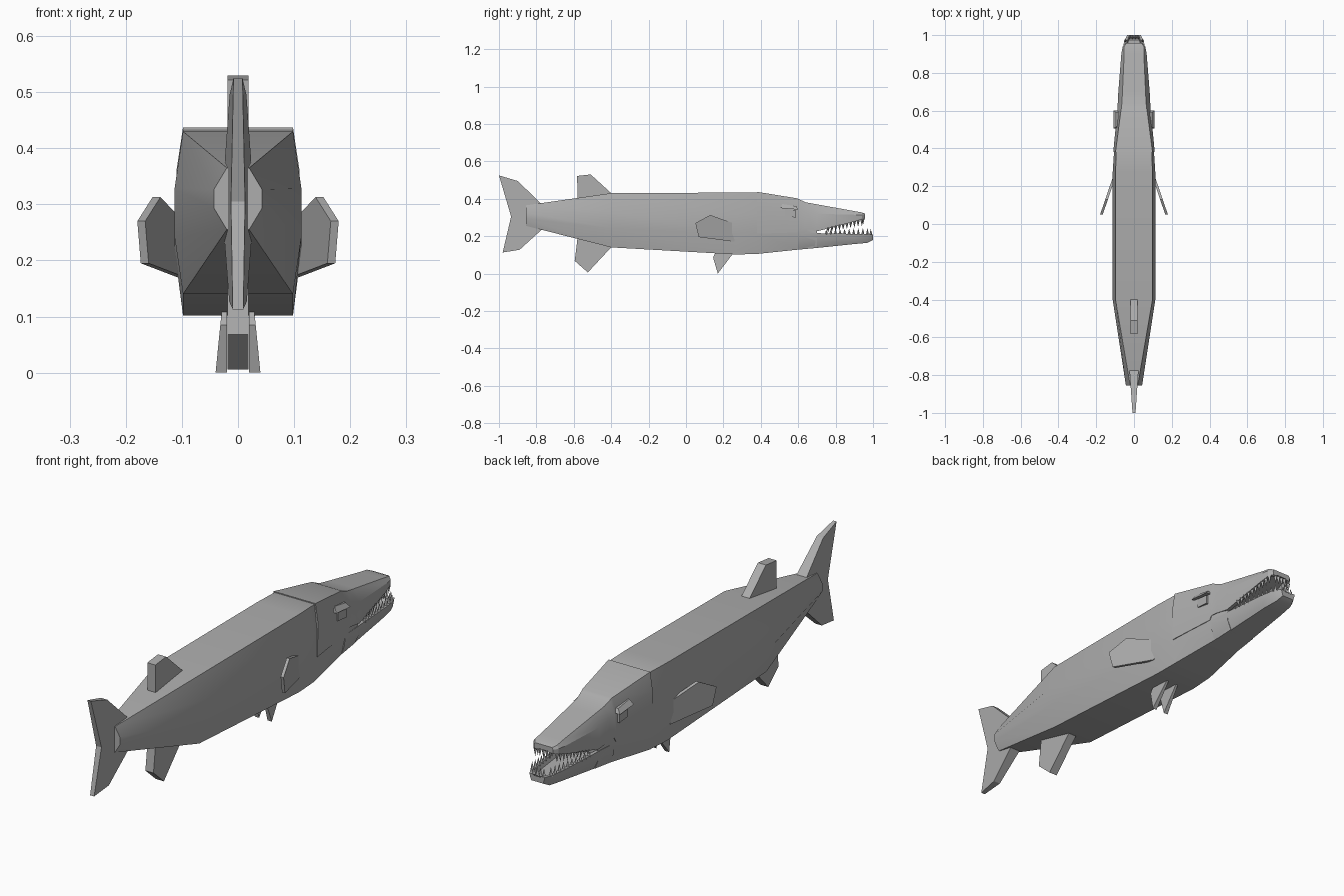
import bpy, bmesh, math
from mathutils import Matrix, Vector

cube = bpy.data.objects.get("Cube")
if cube:
    bpy.data.objects.remove(cube)

GREY = (0.42, 0.42, 0.42, 1)
mat = bpy.data.materials.new("fish grey")
mat.use_nodes = True
mat.diffuse_color = GREY
mat.node_tree.nodes["Principled BSDF"].inputs["Base Color"].default_value = GREY


def finish(bm, name, smooth=None):
    bmesh.ops.recalc_face_normals(bm, faces=bm.faces)
    mesh = bpy.data.meshes.new(name)
    bm.to_mesh(mesh)
    bm.free()
    mesh.materials.append(mat)
    obj = bpy.data.objects.new(name, mesh)
    bpy.context.collection.objects.link(obj)
    if smooth:
        bpy.ops.object.select_all(action="DESELECT")
        obj.select_set(True)
        bpy.context.view_layer.objects.active = obj
        bpy.ops.object.shade_smooth_by_angle(angle=math.radians(smooth))
    return obj


def loft(name, sections):
    """Skin rings along y; each half ring is mirrored across x."""
    bm = bmesh.new()
    rings = []
    for y, half in sections:
        full = half + [(-x, z) for x, z in reversed(half)]
        rings.append([bm.verts.new((x, y, z)) for x, z in full])
    for a, b in zip(rings, rings[1:]):
        for i in range(len(a)):
            j = (i + 1) % len(a)
            bm.faces.new((a[i], a[j], b[j], b[i]))
    bm.faces.new(rings[0])
    bm.faces.new(rings[-1])
    return finish(bm, name, 25)


def slab(name, outline, span):
    """Side outline of (y, z) points; span(y, z) gives the two x limits."""
    bm = bmesh.new()
    a, b = [[bm.verts.new((span(y, z)[k], y, z)) for y, z in outline] for k in (0, 1)]
    bm.faces.new(a)
    bm.faces.new(b)
    for i in range(len(a)):
        j = (i + 1) % len(a)
        bm.faces.new((a[i], a[j], b[j], b[i]))
    return finish(bm, name)


def body_ring(flat, wide, top, bottom):
    h = top - bottom
    return [(flat, top), (wide, top - 0.35 * h), (wide, bottom + 0.35 * h), (flat, bottom)]


# Body
loft("body", [(y, body_ring(*r)) for y, *r in (
    (-0.855, 0.02, 0.043, 0.365, 0.255),
    (-0.4, 0.098, 0.113, 0.43, 0.14),
    (0.27, 0.098, 0.113, 0.433, 0.102),
    (0.38, 0.094, 0.106, 0.433, 0.105),
    (0.6, 0.066, 0.084, 0.36, 0.128),
    (0.7, 0.06, 0.077, 0.25, 0.137))])

# Upper head shell and upper jaw, hollow beneath along the mouth
loft("upper_head", [(y, [(flat, top), (wide, top - 0.35 * (top - low)), (wide - 0.002, low),
                         (wide - 0.018, low), (wide - 0.024, low + roof)])
                    for y, flat, wide, top, low, roof in (
    (0.38, 0.098, 0.11, 0.437, 0.213, 0.01),
    (0.595, 0.07, 0.089, 0.402, 0.22, 0.01),
    (0.605, 0.068, 0.088, 0.397, 0.238, 0.01),
    (0.64, 0.064, 0.086, 0.381, 0.236, 0.01),
    (0.7, 0.061, 0.083, 0.37, 0.226, 0.02),
    (0.9, 0.052, 0.067, 0.334, 0.278, 0.02),
    (0.94, 0.052, 0.06, 0.327, 0.29, 0.015),
    (0.957, 0.04, 0.045, 0.32, 0.295, 0.004))])

# Lower jaw with a shallow trough
loft("lower_jaw", [(y, [(wide - 0.022, top - dip), (wide - 0.015, top), (wide, top),
                        (wide - 0.003, 0.5 * (top + low)), (flat, low)])
                   for y, flat, wide, top, low, dip in (
    (0.6, 0.066, 0.084, 0.215, 0.128, 0.01),
    (0.7, 0.058, 0.079, 0.216, 0.137, 0.015),
    (0.9, 0.046, 0.063, 0.212, 0.158, 0.02),
    (0.97, 0.038, 0.052, 0.21, 0.164, 0.02),
    (1.0, 0.028, 0.036, 0.208, 0.18, 0.004))])


# Teeth
def teeth(name, spots, direction):
    bm = bmesh.new()
    for x, y, z, height in spots:
        turn = Matrix.Rotation(0 if direction > 0 else math.pi, 4, "X")
        place = Matrix.Translation(Vector((x, y, z + direction * (height / 2 - 0.004))))
        bmesh.ops.create_cone(bm, cap_ends=True, segments=4, radius1=0.009, radius2=0,
                              depth=height, matrix=place @ turn)
    finish(bm, name)


lower, upper = [], []
for side in (-1, 1):
    for i in range(10):
        t = i / 9
        lower.append((side * (0.068 - 0.024 * t), 0.75 + 0.22 * t, 0.214 - 0.004 * t, 0.026 + 0.012 * t))
        upper.append((side * (0.07 - 0.019 * t), 0.76 + 0.18 * t, 0.242 + 0.047 * t, 0.026 + 0.014 * t))
for x in (-0.024, -0.008, 0.008, 0.024):
    lower.append((x, 0.988, 0.208, 0.034))
    upper.append((x, 0.947, 0.295, 0.036))
teeth("lower_teeth", lower, 1)
teeth("upper_teeth", upper, -1)


# Middle fins
def tail_span(y, z):
    w = 0.008 + 0.07 * (y + 1)
    return -w, w


slab("tail_fin", [(-0.76, 0.36), (-0.9, 0.495), (-1, 0.525), (-0.935, 0.305),
                  (-0.98, 0.113), (-0.89, 0.127), (-0.76, 0.245)], tail_span)
slab("dorsal_fin", [(-0.58, 0.39), (-0.582, 0.522), (-0.51, 0.53), (-0.4, 0.43), (-0.4, 0.39)],
     lambda y, z: (-0.019, 0.019))
slab("anal_fin", [(-0.58, 0.19), (-0.595, 0.068), (-0.525, 0.006), (-0.4, 0.14), (-0.4, 0.18)],
     lambda y, z: (-0.019, 0.019))

# Paired fins and eyes
for side, s in (("left", 1), ("right", -1)):
    def pectoral(y, z):
        x = 0.1 + 0.34 * (0.26 - y)
        return s * (x - 0.006), s * (x + 0.008)

    def pelvic(y, z):
        return s * 0.02, s * (0.04 - 0.1 * z)

    slab(side + "_pectoral_fin", [(0.05, 0.27), (0.13, 0.313), (0.25, 0.27), (0.26, 0.17), (0.068, 0.195)], pectoral)
    slab(side + "_pelvic_fin", [(0.145, 0.085), (0.17, 0), (0.25, 0.105), (0.24, 0.13), (0.16, 0.12)], pelvic)
    slab(side + "_eye", [(0.53, 0.305), (0.53, 0.345), (0.588, 0.338), (0.588, 0.3)],
         lambda y, z: (s * 0.06, s * 0.099))
    slab(side + "_brow", [(0.505, 0.35), (0.515, 0.372), (0.59, 0.36), (0.6, 0.342)],
         lambda y, z: (s * 0.05, s * (0.109 if z < 0.355 else 0.094)))
